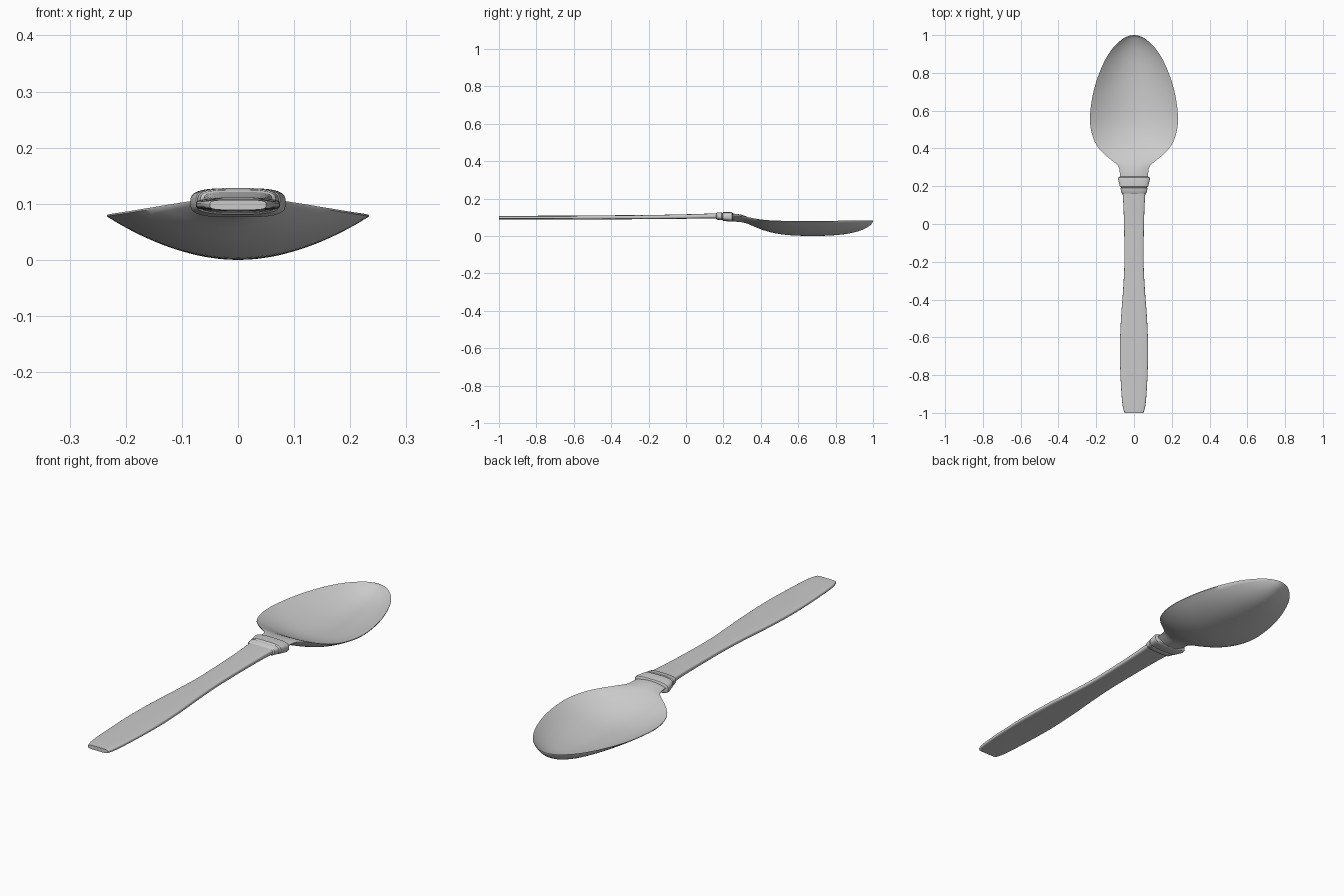
import bpy, bmesh, math

if "Cube" in bpy.data.objects:
    bpy.data.objects.remove(bpy.data.objects["Cube"])


def smooth_rows(keys, steps):
    """Catmull-Rom interpolation of station rows."""
    rows = []
    last = len(keys) - 1
    for i in range(last):
        a, b, c, d = (keys[max(0, min(last, i + k))] for k in (-1, 0, 1, 2))
        for s in range(steps):
            t = s / steps
            rows.append([0.5 * (2 * q + (r - p) * t + (2 * p - 5 * q + 4 * r - e) * t * t
                                + (3 * q - p - 3 * r + e) * t ** 3)
                         for p, q, r, e in zip(a, b, c, d)])
    rows.append(list(keys[-1]))
    return rows


def loft(name, rings, angle):
    """Skin closed rings and cap both ends."""
    bm = bmesh.new()
    loops = [[bm.verts.new(p) for p in ring] for ring in rings]
    n = len(loops[0])
    for a, b in zip(loops, loops[1:]):
        for i in range(n):
            j = (i + 1) % n
            bm.faces.new((a[i], a[j], b[j], b[i]))
    bm.faces.new(loops[0])
    bm.faces.new(loops[-1])
    bmesh.ops.remove_doubles(bm, verts=bm.verts, dist=0.0002)
    bmesh.ops.recalc_face_normals(bm, faces=bm.faces)
    mesh = bpy.data.meshes.new(name)
    bm.to_mesh(mesh)
    bm.free()
    obj = bpy.data.objects.new(name, mesh)
    bpy.context.collection.objects.link(obj)
    bpy.context.view_layer.objects.active = obj
    obj.select_set(True)
    bpy.ops.object.shade_smooth_by_angle(angle=math.radians(angle))
    obj.select_set(False)
    return obj


def rounded_bar(y, w, z0, z1, n=32, power=0.5):
    """Superellipse section: flat top and bottom, rounded sides."""
    ring = []
    for i in range(n):
        a = 2 * math.pi * (i + 0.5) / n
        c, s = math.cos(a), math.sin(a)
        ring.append((w * math.copysign(abs(c) ** power, c), y,
                     (z0 + z1) / 2 + (z1 - z0) / 2 * math.copysign(abs(s) ** power, s)))
    return ring


def dish(y, w, bottom, rim, inner, n=24):
    """Thin section: curved underside and curved upper face meeting at the rim."""
    us = [-1 + 2 * i / n for i in range(n + 1)]
    under = [(w * u, y, bottom + (rim - bottom) * u * u) for u in us]
    upper = [(w * u, y, inner + (rim + 0.003 - inner) * u * u) for u in reversed(us)]
    return under + upper


# Handle: y, half width, bottom z, top z
handle = [(-1.0, .050, .089, .107), (-.95, .062, .089, .108), (-.82, .071, .089, .108),
          (-.66, .075, .088, .109), (-.50, .069, .088, .110), (-.35, .058, .089, .111),
          (-.20, .051, .090, .112), (0, .053, .092, .116), (.13, .058, .093, .120),
          (.22, .066, .090, .123)]
loft("handle", [rounded_bar(*r) for r in smooth_rows(handle, 5)], 40)

# Collar: two stepped, flaring bands
collar = [(.160, .059, .091, .121), (.166, .067, .087, .125), (.190, .072, .084, .127),
          (.194, .068, .086, .124), (.199, .075, .081, .128), (.238, .085, .076, .128),
          (.247, .083, .077, .126), (.251, .074, .080, .120)]
loft("collar", [rounded_bar(*r, power=0.6) for r in collar], 35)

# Bowl with neck: y, half width, underside z, rim z, upper centre z
bowl = [(.23, .072, .080, .105, .120), (.27, .075, .076, .104, .118),
        (.305, .083, .072, .102, .111), (.335, .115, .063, .097, .099),
        (.37, .157, .048, .090, .080), (.42, .200, .029, .083, .053),
        (.49, .226, .012, .079, .029), (.57, .233, .003, .077, .017),
        (.68, .219, .000, .077, .013), (.78, .191, .003, .078, .016),
        (.87, .152, .013, .079, .026), (.935, .109, .030, .079, .042),
        (.98, .060, .053, .079, .062), (.996, .025, .070, .079, .074),
        (1.0, .0, .079, .079, .081)]
loft("bowl", [dish(*r) for r in smooth_rows(bowl, 4)], 50)
